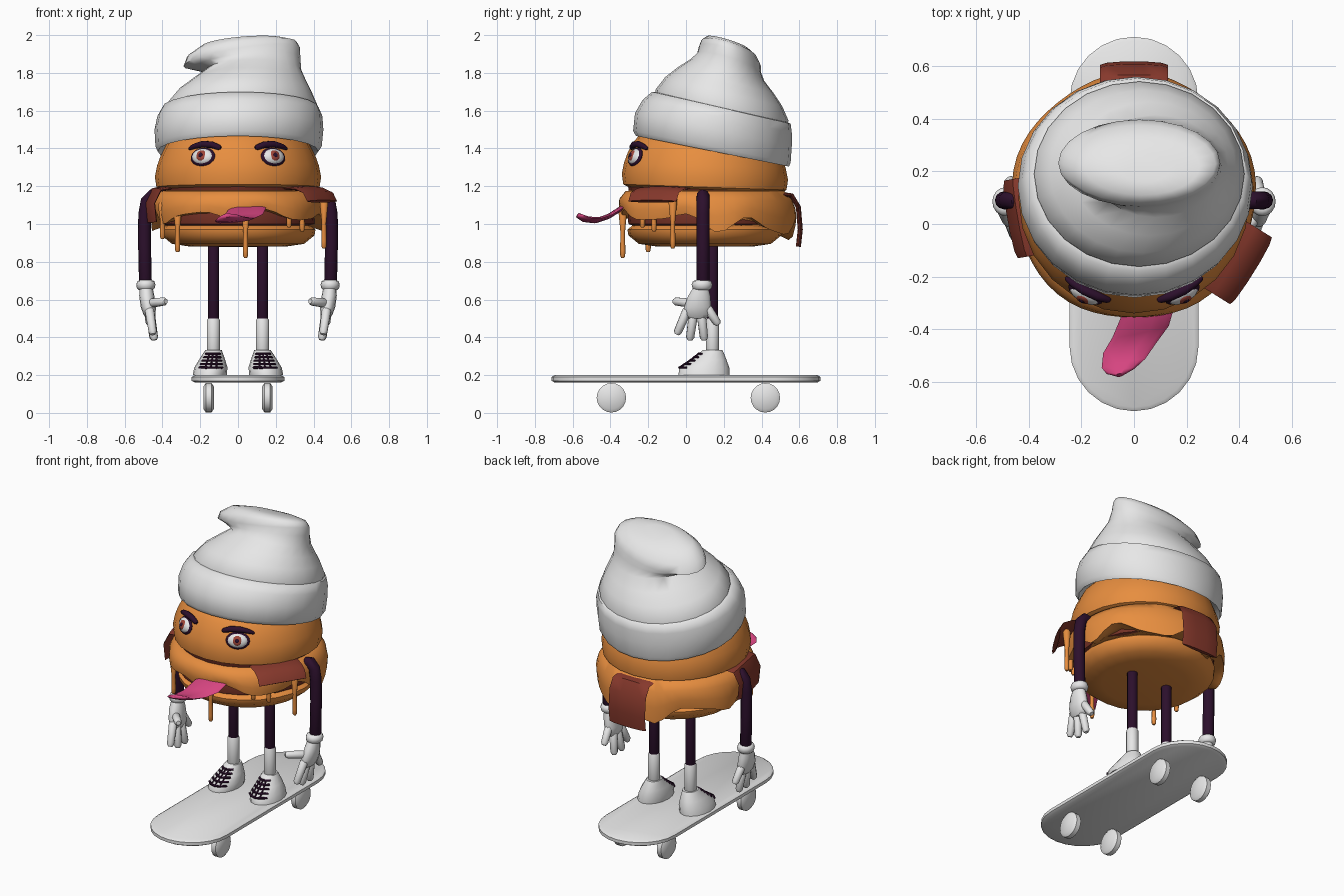
import bpy, bmesh
from math import sin, cos, pi, radians, asin
from mathutils import Vector, Matrix

cube = bpy.data.objects.get("Cube")
if cube:
    bpy.data.objects.remove(cube, do_unlink=True)


def material(name, rgb):
    m = bpy.data.materials.new(name)
    m.use_nodes = True
    m.diffuse_color = (*rgb, 1)
    m.node_tree.nodes["Principled BSDF"].inputs["Base Color"].default_value = (*rgb, 1)
    return m


WHITE = material("off white", (0.8, 0.8, 0.8))
BUN = material("toasted orange", (0.8, 0.27, 0.05))
BACON = material("bacon red brown", (0.24, 0.04, 0.025))
PATTY = material("patty brown", (0.17, 0.03, 0.018))
DARK = material("dark purple", (0.025, 0.005, 0.025))
PINK = material("tongue pink", (0.68, 0.06, 0.22))
IRIS = material("iris red", (0.35, 0.06, 0.04))

MID = Vector((0, 0.1, 0))  # burger axis


def loft(name, rings, mat, angle=50):
    """Skin a list of point rings and cap both ends."""
    bm = bmesh.new()
    loops = [[bm.verts.new(p) for p in ring] for ring in rings]
    n = len(loops[0])
    for a, b in zip(loops, loops[1:]):
        for i in range(n):
            j = (i + 1) % n
            bm.faces.new((a[i], a[j], b[j], b[i]))
    bm.faces.new(loops[0])
    bm.faces.new(loops[-1])
    bmesh.ops.recalc_face_normals(bm, faces=bm.faces)
    mesh = bpy.data.meshes.new(name)
    bm.to_mesh(mesh)
    bm.free()
    ob = bpy.data.objects.new(name, mesh)
    bpy.context.collection.objects.link(ob)
    mesh.materials.append(mat)
    bpy.ops.object.select_all(action="DESELECT")
    ob.select_set(True)
    bpy.context.view_layer.objects.active = ob
    bpy.ops.object.shade_smooth_by_angle(angle=radians(angle))
    return ob


def ell(cx, cy, cz, rx, ry, tilt=0, roll=0, n=24):
    """Ellipse ring, sheared in z by tilt (along y) and roll (along x)."""
    ring = []
    for i in range(n):
        x, y = rx * cos(2 * pi * i / n), ry * sin(2 * pi * i / n)
        ring.append((cx + x, cy + y, cz + tilt * y + roll * x))
    return ring


def disc(name, profile, mat, tilt=0):
    return loft(name, [ell(0, MID.y, z, r, r, tilt) for r, z in profile], mat)


def tube(name, pts, radii, mat, n=10):
    """Round tube with softened ends."""
    pts = [Vector(p) for p in pts]
    if not isinstance(radii, (list, tuple)):
        radii = [radii] * len(pts)
    radii = list(radii)
    d0, d1 = (pts[0] - pts[1]).normalized(), (pts[-1] - pts[-2]).normalized()
    pts = [pts[0] + d0 * radii[0] * 0.7] + pts + [pts[-1] + d1 * radii[-1] * 0.7]
    radii = [radii[0] * 0.6] + radii + [radii[-1] * 0.6]
    rings, u = [], None
    for i, p in enumerate(pts):
        t = (pts[min(i + 1, len(pts) - 1)] - pts[max(i - 1, 0)]).normalized()
        u = u or t.orthogonal()
        u = (u - t * u.dot(t)).normalized()
        v = t.cross(u)
        rings.append([p + (u * cos(2 * pi * k / n) + v * sin(2 * pi * k / n)) * radii[i] for k in range(n)])
    return loft(name, rings, mat)


def ribbon(name, pts, side, widths, thick, mat):
    """Flat strip with a slightly domed section along a path."""
    pts = [Vector(p) for p in pts]
    rings = []
    for i, p in enumerate(pts):
        t = pts[min(i + 1, len(pts) - 1)] - pts[max(i - 1, 0)]
        nrm = side.cross(t).normalized()
        rings.append([p + side * cos(pi * k / 5) * widths[i] + nrm * sin(pi * k / 5) * thick for k in range(10)])
    return loft(name, rings, mat)


def ball(name, matrix, size, mat):
    rings = [[matrix @ Vector((size[0] * sin(a) * cos(2 * pi * k / 16), -size[1] * cos(a),
                               size[2] * sin(a) * sin(2 * pi * k / 16))) for k in range(16)]
             for a in [0.05 + (pi - 0.1) * j / 8 for j in range(9)]]
    return loft(name, rings, mat)


# Skateboard deck and wheels
def deck_ring(inset, z):
    r = 0.245 - inset
    pts = []
    for end in (1, -1):
        pts += [(end * r * cos(pi * k / 12), end * (0.467 + r * sin(pi * k / 12)), z) for k in range(13)]
    return pts


loft("skateboard_deck", [deck_ring(i, z) for i, z in ((0.018, 0.16), (0, 0.17), (0, 0.19), (0.015, 0.2))], WHITE)
for s in (-1, 1):
    for y in (-0.395, 0.42):
        rings = [[(s * x, y + r * cos(2 * pi * k / 20), 0.08 + r * sin(2 * pi * k / 20)) for k in range(20)]
                 for x, r in ((0.128, 0.06), (0.14, 0.078), (0.17, 0.078), (0.183, 0.06))]
        loft("wheel", rings, WHITE)

# Burger stack
disc("bottom_bun", ((0.25, 0.88), (0.35, 0.895), (0.405, 0.94), (0.41, 0.97), (0.38, 0.995)), BUN)
disc("patty", ((0.36, 0.985), (0.405, 1.0), (0.41, 1.05), (0.39, 1.1), (0.36, 1.17)), PATTY)
disc("bun_underside", ((0.4, 1.155), (0.41, 1.2)), PATTY, -0.03)
disc("top_bun", ((0.4, 1.18), (0.432, 1.195), (0.44, 1.25), (0.428, 1.31), (0.41, 1.36), (0.38, 1.42),
                 (0.335, 1.47), (0.2, 1.53)), BUN, -0.035)

# Melted cheese draped over the patty, hanging lower towards the back
def cheese_ring(r, z, drop):
    ring = []
    for i in range(56):
        a = 2 * pi * i / 56
        wave = 0.5 + 0.35 * sin(7 * a + 0.6) + 0.15 * sin(11 * a)
        hang = 0.06 + 0.06 * wave + 0.07 * (0.5 + 0.5 * sin(a)) * (0.6 + wave)
        rr = r + drop * 0.012 * sin(5 * a) + 0.02 * max(0, sin(a)) * drop
        ring.append((rr * cos(a), MID.y + rr * sin(a), z - drop * hang))
    return ring


loft("melted_cheese", [cheese_ring(*p) for p in ((0.36, 1.18, 0), (0.42, 1.175, 0), (0.455, 1.15, 0.15),
                                                  (0.462, 1.14, 0.55), (0.452, 1.14, 1), (0.405, 1.13, 0.85))], BUN)
for x, y, top, low in ((0.04, -0.335, 1.08, 0.83), (0.455, -0.07, 1.13, 0.88), (-0.32, -0.2, 1.08, 0.86),
                       (-0.4, -0.09, 1.1, 0.93), (0.27, -0.23, 1.1, 0.99), (0.34, -0.17, 1.1, 0.97)):
    tube("cheese_drip", ((x, y, top), (x, y, (top + low) / 2), (x, y, low + 0.03), (x, y, low)),
         (0.024, 0.012, 0.014, 0.013), BUN, 8)

# Bacon strips: direction in degrees, half width, path as radius and height
for deg, half, path in (
        (-32, 0.15, ((0.36, 1.19), (0.45, 1.185), (0.5, 1.165), (0.525, 1.12))),
        (90, 0.13, ((0.38, 1.16), (0.46, 1.15), (0.495, 1.09), (0.505, 0.97), (0.495, 0.88))),
        (190, 0.15, ((0.38, 1.19), (0.44, 1.18), (0.475, 1.11), (0.465, 1.01)))):
    a = radians(deg)
    ribbon("bacon_strip", [MID + Vector((r * cos(a), r * sin(a), z)) for r, z in path],
           Vector((-sin(a), cos(a), 0)), [half] * len(path), 0.014, BACON)

# Tongue
ribbon("tongue", ((0.06, -0.25, 1.09), (0.05, -0.34, 1.085), (0.025, -0.41, 1.04), (-0.015, -0.47, 1.02),
                  (-0.04, -0.53, 1.025), (-0.05, -0.56, 1.04), (-0.055, -0.575, 1.047)),
       Vector((0.97, 0.2, 0.1)).normalized(), (0.09, 0.105, 0.11, 0.105, 0.085, 0.055, 0.015), 0.013, PINK)

# Eyes and brows
for s in (-1, 1):
    m = (Matrix.Translation(MID) @ Matrix.Rotation(s * asin(0.185 / 0.41), 4, "Z")
         @ Matrix.Translation((0, -0.412, 1.355)) @ Matrix.Rotation(radians(-20), 4, "X"))
    ball("eye_outline", m, (0.072, 0.02, 0.052), DARK)
    ball("eye_white", m, (0.063, 0.03, 0.045), WHITE)
    ball("iris", m @ Matrix.Translation((0, -0.021, 0)), (0.03, 0.012, 0.03), IRIS)
    ball("pupil", m @ Matrix.Translation((0, -0.03, 0)), (0.013, 0.006, 0.013), DARK)
    brow = []
    for x, z in ((0.1, 1.405), (0.14, 1.42), (0.19, 1.422), (0.235, 1.41), (0.255, 1.4)):
        a = asin(x / 0.4)
        brow.append(MID + Vector((s * x, -0.4 * cos(a), z)))
    tube("brow", brow, (0.014, 0.018, 0.018, 0.014, 0.009), DARK)

# Beanie: folded cuff and slouching crown
loft("beanie_cuff", [ell(0, 0.16, 1.43, 0.38, 0.37, -0.2), ell(0, 0.14, 1.385, 0.425, 0.405, -0.2),
                     ell(0.003, 0.137, 1.41, 0.44, 0.417, -0.2), ell(0.005, 0.145, 1.5, 0.447, 0.415, -0.21),
                     ell(0.01, 0.165, 1.57, 0.437, 0.395, -0.22), ell(0.013, 0.187, 1.615, 0.415, 0.367, -0.23),
                     ell(0.015, 0.19, 1.62, 0.38, 0.34, -0.23)], WHITE, 60)
loft("beanie_crown", [ell(0.015, 0.187, 1.58, 0.395, 0.35, -0.23), ell(0.02, 0.19, 1.63, 0.4, 0.352, -0.23),
                      ell(0.035, 0.2, 1.7, 0.355, 0.31, -0.25), ell(0.06, 0.21, 1.76, 0.3, 0.255, -0.27),
                      ell(0.085, 0.22, 1.815, 0.25, 0.195, -0.3), ell(0.05, 0.228, 1.855, 0.28, 0.168, -0.3, 0.1),
                      ell(0.02, 0.232, 1.885, 0.308, 0.165, -0.3, 0.16), ell(0.02, 0.228, 1.925, 0.29, 0.148, -0.3, 0.14),
                      ell(0.03, 0.22, 1.96, 0.22, 0.11, -0.3, 0.08), ell(0.04, 0.215, 1.975, 0.1, 0.055, -0.3, 0.03)],
     WHITE, 70)

# Limbs, mirrored
SHOE = ((0.2, 0.095, 0.09, 0.135), (0.24, 0.097, 0.088, 0.132), (0.28, 0.12, 0.07, 0.095),
        (0.32, 0.137, 0.05, 0.062), (0.332, 0.14, 0.044, 0.052))
for s in (-1, 1):
    tube("leg", ((s * 0.13, 0.14, 0.47), (s * 0.13, 0.14, 0.7), (s * 0.13, 0.14, 0.93)), 0.031, DARK, 12)
    tube("sock", ((s * 0.13, 0.14, 0.3), (s * 0.13, 0.14, 0.49)), 0.036, WHITE, 12)
    loft("shoe", [ell(s * (0.13 + 0.15 * (0.33 - z)), cy, z, rx, ry, n=16) for z, cy, rx, ry in SHOE], WHITE)
    # Laces follow the sloping instep
    rows = []
    for k in range(5):
        t = k / 4 * 1.8
        lo, hi = SHOE[1 + int(t)], SHOE[2 + int(t)]
        z, cy, rx, ry = (p + (q - p) * (t % 1) for p, q in zip(lo, hi))
        rows.append([(s * (0.13 + 0.15 * (0.33 - z)) + rx * sin(f), cy - ry * cos(f), z)
                     for f in (-0.75, -0.35, 0, 0.35, 0.75)])
        tube("lace", rows[-1], 0.007, DARK, 6)
    for c in (1, 2, 3):
        tube("lace", [row[c] for row in rows], 0.005, DARK, 6)

    tube("arm", [(s * x, 0.09, z) for x, z in ((0.42, 1.14), (0.455, 1.15), (0.482, 1.12), (0.494, 1.05),
                                              (0.495, 0.9), (0.49, 0.68))], 0.034, DARK, 12)
    loft("glove_cuff", [ell(s * 0.488, 0.085, z, r, r * 1.08, n=16) for z, r in
                        ((0.65, 0.036), (0.66, 0.047), (0.68, 0.051), (0.697, 0.045), (0.703, 0.032))], WHITE)
    loft("palm", [ell(s * x, y, z, rx, ry, n=14) for x, y, z, rx, ry in
                  ((0.487, 0.08, 0.67, 0.034, 0.038), (0.483, 0.07, 0.62, 0.04, 0.06), (0.475, 0.062, 0.56, 0.04, 0.074),
                   (0.468, 0.06, 0.52, 0.032, 0.07), (0.465, 0.06, 0.5, 0.02, 0.05))], WHITE)
    for base, tip in (((0.468, 0.005, 0.54), (0.452, -0.043, 0.43)), ((0.465, 0.04, 0.53), (0.445, 0.022, 0.4)),
                      ((0.465, 0.08, 0.53), (0.447, 0.095, 0.4)), ((0.475, 0.11, 0.56), (0.468, 0.163, 0.48)),
                      ((0.465, 0.03, 0.58), (0.392, -0.052, 0.59))):
        tube("finger", [(s * p[0], p[1], p[2]) for p in (base, tip)], (0.025, 0.022), WHITE)
